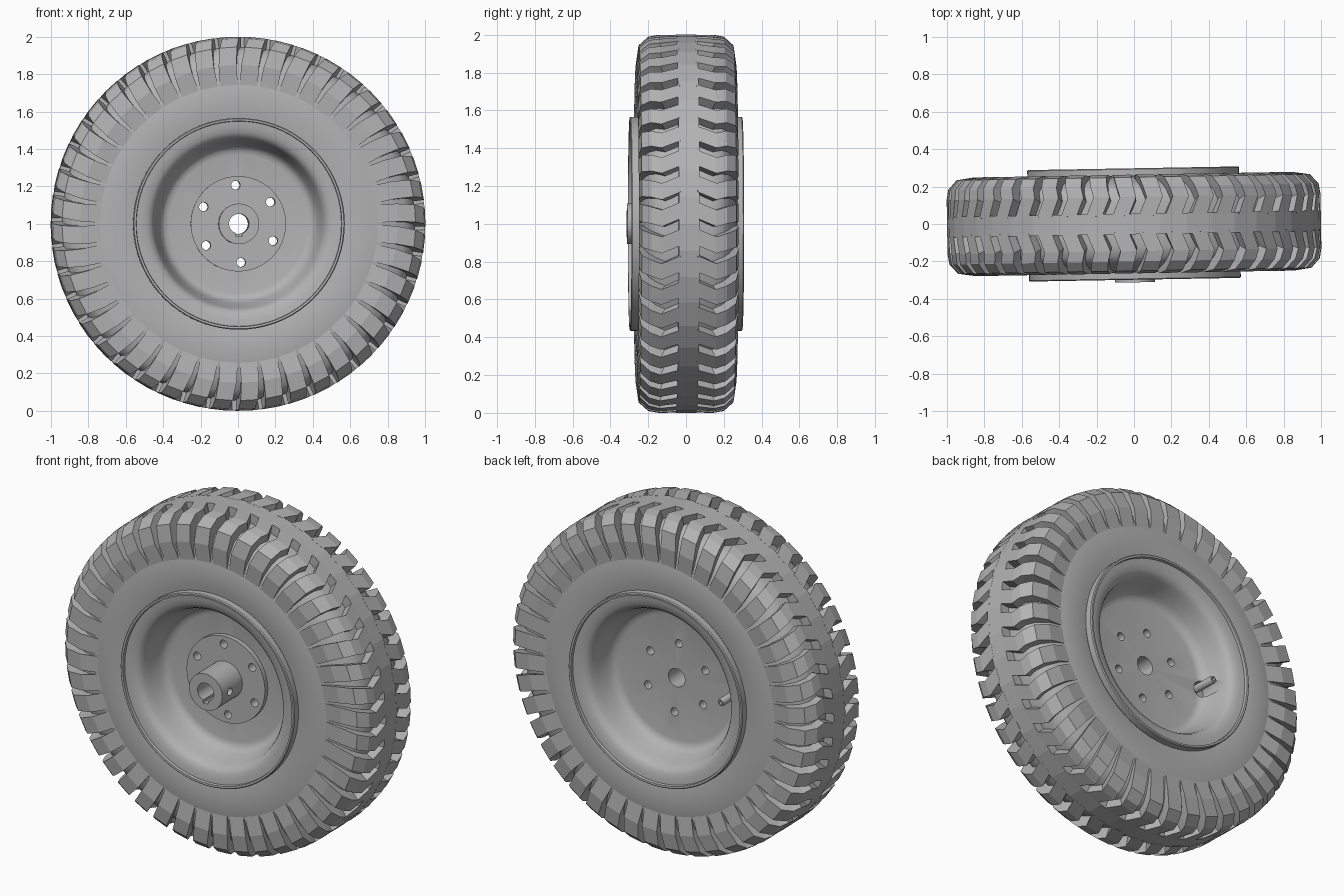
import bpy, bmesh, math
from mathutils import Matrix, Vector

if "Cube" in bpy.data.objects:
    bpy.data.objects.remove(bpy.data.objects["Cube"], do_unlink=True)

# The wheel is built round the y axis, then lifted and turned very slightly
PLACE = Matrix.Translation((0, 0, 1)) @ Matrix.Rotation(math.radians(1), 4, 'Z')
LUGS = 44
PITCH = math.tau / LUGS

grey = bpy.data.materials.new("plain_grey")
grey.use_nodes = True
grey.diffuse_color = (0.45, 0.45, 0.45, 1)
bsdf = next(n for n in grey.node_tree.nodes if n.type == 'BSDF_PRINCIPLED')
bsdf.inputs["Base Color"].default_value = grey.diffuse_color
bsdf.inputs["Roughness"].default_value = 0.7


def make(name, bm):
    bmesh.ops.recalc_face_normals(bm, faces=bm.faces)
    mesh = bpy.data.meshes.new(name)
    bm.to_mesh(mesh)
    bm.free()
    mesh.transform(PLACE)
    mesh.materials.append(grey)
    obj = bpy.data.objects.new(name, mesh)
    bpy.context.collection.objects.link(obj)
    return obj


def polar(r, y, angle):
    """Point at radius r, clockwise from the top as seen from the front."""
    return Vector((r * math.sin(angle), y, r * math.cos(angle)))


def lathe(bm, profile, steps, centre=(0, 0, 0)):
    """Spin a closed (radius, y) outline about the wheel axis."""
    rings = [[bm.verts.new(polar(r, y, math.tau * i / steps) + Vector(centre))
              for r, y in profile] for i in range(steps)]
    n = len(profile)
    for i in range(steps):
        a, b = rings[i], rings[(i + 1) % steps]
        for j in range(n):
            k = (j + 1) % n
            bm.faces.new((a[j], a[k], b[k], b[j]))


def mirrored(half):
    """Complete an outline given from the front face to the middle."""
    return half + [(r, -y) for r, y in reversed(half)]


def turned(name, profile, steps, centre=(0, 0, 0)):
    bm = bmesh.new()
    lathe(bm, profile, steps, centre)
    return make(name, bm)


def rod(bm, radius, length, centre, axis='Y', sides=20):
    turn = Matrix.Rotation(math.pi / 2, 4, 'X' if axis == 'Y' else 'Y')
    bmesh.ops.create_cone(bm, cap_ends=True, segments=sides, radius1=radius,
                          radius2=radius, depth=length,
                          matrix=Matrix.Translation(centre) @ turn)


def cut(obj, cutter):
    mod = obj.modifiers.new("holes", 'BOOLEAN')
    mod.operation = 'DIFFERENCE'
    mod.solver = 'EXACT'
    mod.object = cutter
    bpy.context.view_layer.update()
    graph = bpy.context.evaluated_depsgraph_get()
    mesh = bpy.data.meshes.new_from_object(obj.evaluated_get(graph))
    obj.modifiers.clear()
    obj.data = mesh


def smooth(obj, degrees=30):
    bpy.ops.object.select_all(action='DESELECT')
    obj.select_set(True)
    bpy.context.view_layer.objects.active = obj
    bpy.ops.object.shade_smooth_by_angle(angle=math.radians(degrees))


# Tyre carcass with smooth sidewalls
carcass = turned("tyre_carcass", mirrored([
    (0.53, -0.2), (0.54, -0.246), (0.6, -0.256), (0.67, -0.26), (0.74, -0.253),
    (0.82, -0.237), (0.89, -0.212), (0.93, -0.175), (0.945, -0.12),
    (0.945, -0.04)]), LUGS * 2)
smooth(carcass, 35)

# Faceted centre band of the tread
turned("tread_band", mirrored([(0.92, -0.055), (1.0, -0.055)]), LUGS)

# Chevron lugs: (side distance, radius, twist, half width) from band to sidewall
STATIONS = [(0.045, 0.999, 0.0, 0.044), (0.145, 1.0, 0.042, 0.044),
            (0.2, 0.99, 0.026, 0.045), (0.25, 0.945, 0.012, 0.049),
            (0.264, 0.85, 0.0, 0.056), (0.25, 0.72, 0.0, 0.066)]


def lug(bm, side, middle):
    rows = []
    for y, r, twist, half in STATIONS:
        a = middle + twist
        outline = ((r, y, a - half), (r, y, a + half),
                   (r - 0.08, y * 0.8, a + half), (r - 0.08, y * 0.8, a - half))
        rows.append([bm.verts.new(polar(q, side * w, t)) for q, w, t in outline])
    for a, b in zip(rows, rows[1:]):
        for j in range(4):
            k = (j + 1) % 4
            bm.faces.new((a[j], a[k], b[k], b[j]))
    bm.faces.new(rows[0])
    bm.faces.new(rows[-1])


for name, side in (("front_lugs", -1), ("back_lugs", 1)):
    bm = bmesh.new()
    for i in range(LUGS):
        lug(bm, side, (i + 0.5) * PITCH)
    make(name, bm)

# Deep dished rim, open on both faces
rim = turned("rim", mirrored([
    (0.054, -0.09), (0.37, -0.09), (0.395, -0.096), (0.413, -0.112),
    (0.425, -0.14), (0.445, -0.2), (0.455, -0.235), (0.468, -0.257),
    (0.49, -0.27), (0.52, -0.277), (0.548, -0.28), (0.55, -0.297),
    (0.561, -0.298), (0.566, -0.293), (0.566, -0.255), (0.54, -0.22)]), 72)

# Hub with bolting flange
hub = turned("hub", [
    (0.053, -0.312), (0.108, -0.312), (0.108, -0.118), (0.255, -0.118),
    (0.255, -0.089), (0.053, -0.089)], 48)

# Bolt holes through the flange and rim
bm = bmesh.new()
for i in range(6):
    rod(bm, 0.024, 0.6, polar(0.207, 0, math.radians(-4 + 60 * i)))
bolt_cutter = make("bolt_hole_cutter", bm)

# Keyway and set screw hole in the hub
bm = bmesh.new()
bmesh.ops.create_cube(bm, size=1, matrix=Matrix.Translation((0, -0.2, -0.05))
                      @ Matrix.Diagonal((0.032, 0.3, 0.036, 1)))
rod(bm, 0.022, 0.1, (0.09, -0.235, 0), 'X')
hub_cutter = make("hub_cutter", bm)

# Pocket for the valve
bm = bmesh.new()
rod(bm, 0.05, 0.22, (-0.4, 0.16, 0))
valve_cutter = make("valve_pocket_cutter", bm)

for obj, cutters in ((rim, (bolt_cutter, valve_cutter)),
                     (hub, (bolt_cutter, hub_cutter))):
    for cutter in cutters:
        cut(obj, cutter)
    smooth(obj)
for cutter in (bolt_cutter, hub_cutter, valve_cutter):
    bpy.data.objects.remove(cutter, do_unlink=True)

# Hollow valve stem on the back
valve = turned("valve_stem", [
    (0.01, 0.04), (0.022, 0.04), (0.022, 0.215), (0.018, 0.222), (0.01, 0.222)],
    16, (-0.375, 0, 0))
smooth(valve)
